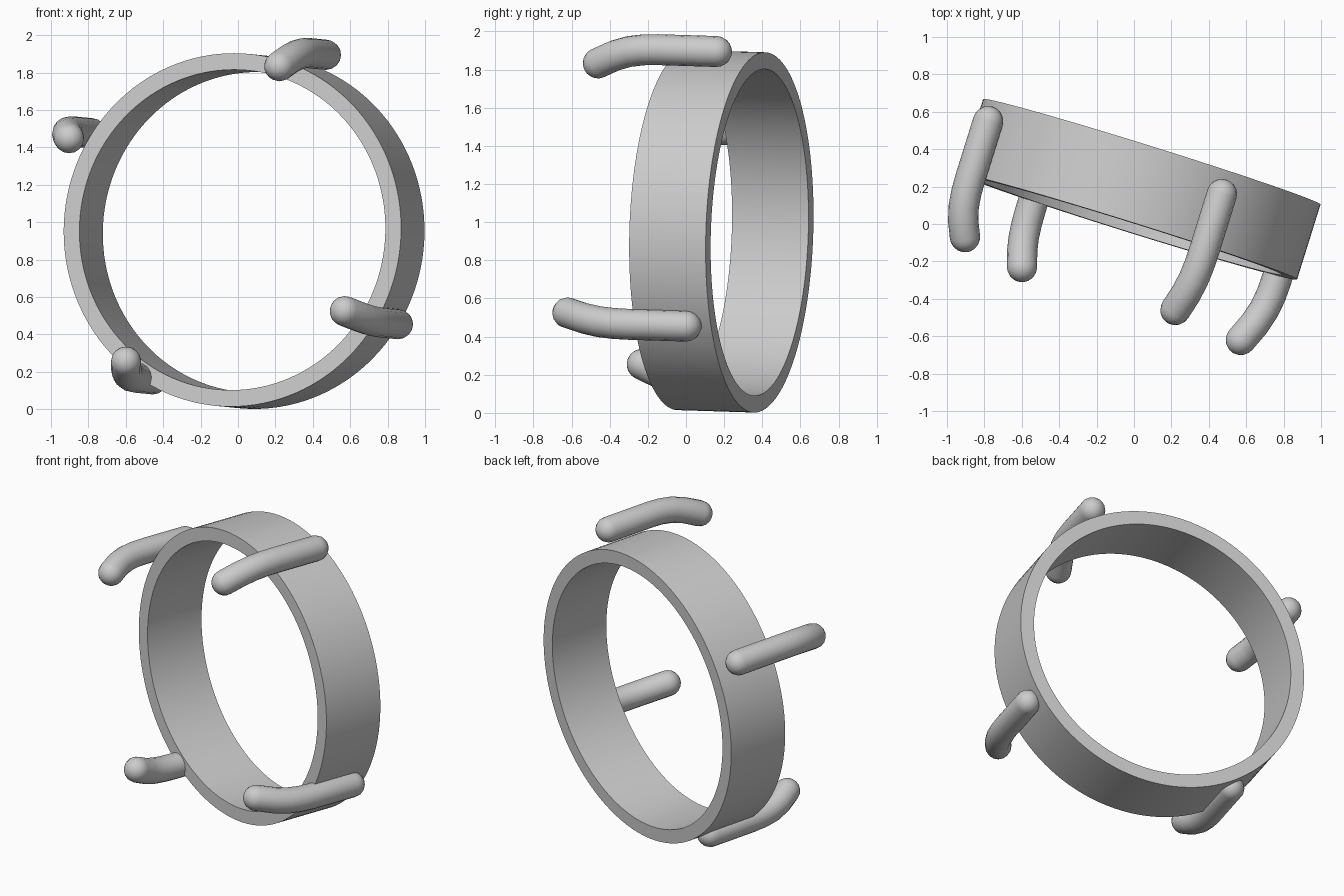
import bpy, bmesh, math
from mathutils import Vector

if "Cube" in bpy.data.objects:
    bpy.data.objects.remove(bpy.data.objects["Cube"])

# Ring axis runs from front to back, turned about z and dipping slightly
AXIS = Vector((0.298, 0.954, -0.03)).normalized()
FRONT = Vector((-0.03, -0.015, 0.959))
DEPTH, R_OUT, R_IN = 0.42, 0.945, 0.857
TUBE_R = 0.081


def frame(direction):
    u = direction.cross(Vector((0, 0, 1))).normalized()
    return u, u.cross(direction).normalized()


def circle(bm, centre, direction, radius, sides):
    u, v = frame(direction)
    return [bm.verts.new(centre + radius * (math.cos(a) * u + math.sin(a) * v))
            for a in (2 * math.pi * i / sides for i in range(sides))]


def bridge(bm, a, b):
    n = len(a)
    for i in range(n):
        bm.faces.new((a[i], a[(i + 1) % n], b[(i + 1) % n], b[i]))


def finish(bm, name):
    bmesh.ops.recalc_face_normals(bm, faces=bm.faces)
    mesh = bpy.data.meshes.new(name)
    bm.to_mesh(mesh)
    bm.free()
    ob = bpy.data.objects.new(name, mesh)
    bpy.context.collection.objects.link(ob)
    bpy.ops.object.select_all(action='DESELECT')
    ob.select_set(True)
    bpy.context.view_layer.objects.active = ob
    bpy.ops.object.shade_smooth_by_angle(angle=math.radians(40))
    return ob


# Wide flat band with a rectangular section
bm = bmesh.new()
section = [(0, R_OUT), (DEPTH, R_OUT), (DEPTH, R_IN), (0, R_IN)]
loops = [circle(bm, FRONT + AXIS * t, AXIS, r, 128) for t, r in section]
for i in range(4):
    bridge(bm, loops[i], loops[(i + 1) % 4])
finish(bm, "ring_band")


# Round-ended prong: straight along the ring, then bending inward at the front
def prong(name, back, shift):
    back, shift = Vector(back), Vector(shift)
    bend = [(0, 0), (0.32, 0), (0.40, 0.04), (0.48, 0.18), (0.56, 0.48), (0.65, 1)]
    path = [back - AXIS * t + shift * f for t, f in bend]
    first = (path[1] - path[0]).normalized()
    last = (path[-1] - path[-2]).normalized()
    caps = [math.radians(a) for a in (72, 54, 36, 18)]
    stations = [(path[0] - first * TUBE_R * math.sin(a), first, TUBE_R * math.cos(a))
                for a in caps]
    for i, p in enumerate(path):
        d = path[min(i + 1, len(path) - 1)] - path[max(i - 1, 0)]
        stations.append((p, d.normalized(), TUBE_R))
    stations += [(path[-1] + last * TUBE_R * math.sin(a), last, TUBE_R * math.cos(a))
                 for a in reversed(caps)]
    bm = bmesh.new()
    rings = [circle(bm, p, d, r, 16) for p, d, r in stations]
    for a, b in zip(rings, rings[1:]):
        bridge(bm, a, b)
    for ring, tip in ((rings[0], path[0] - first * TUBE_R),
                      (rings[-1], path[-1] + last * TUBE_R)):
        pole = bm.verts.new(tip)
        for i in range(16):
            bm.faces.new((ring[i], ring[(i + 1) % 16], pole))
    finish(bm, name)


prong("prong_upper_left", (-0.78, 0.55, 1.475), (0.07, 0, -0.045))
prong("prong_upper_right", (0.47, 0.16, 1.895), (-0.055, 0, -0.08))
prong("prong_lower_right", (0.855, 0.0, 0.455), (-0.09, 0, 0.05))
prong("prong_lower_left", (-0.455, 0.39, 0.16), (0.05, 0, 0.075))
